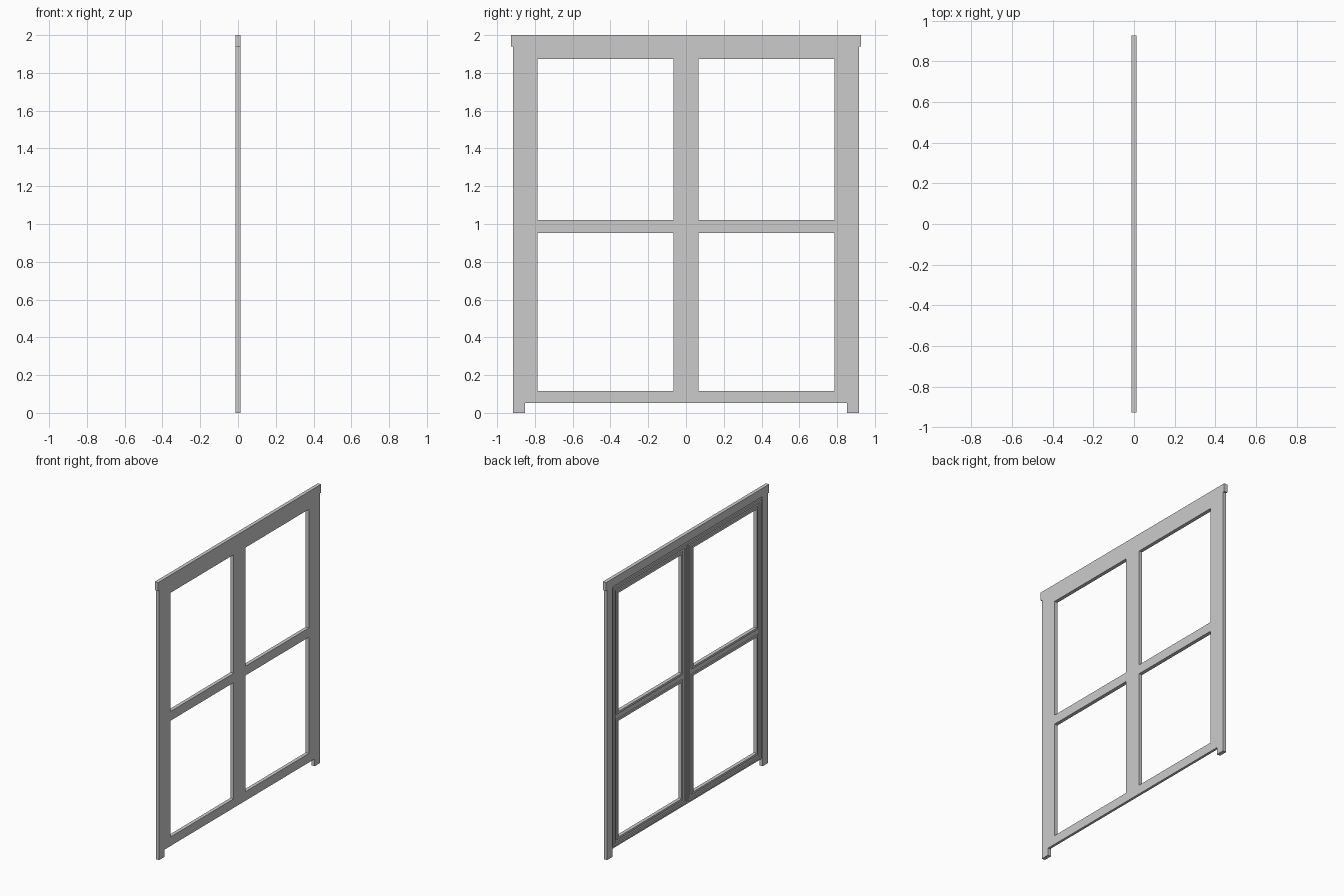
import bpy
import bmesh

if "Cube" in bpy.data.objects:
    bpy.data.objects.remove(bpy.data.objects["Cube"])

FRONT, BACK = 0.013, -0.013


def grid_plate(name, ys, zs, holes, x0, x1):
    """Flat panel of grid cells (minus holes) in the YZ plane, extruded from x0 to x1."""
    bm = bmesh.new()
    pts = [[bm.verts.new((x0, y, z)) for z in zs] for y in ys]
    for i in range(len(ys) - 1):
        for j in range(len(zs) - 1):
            if (i, j) not in holes:
                bm.faces.new((pts[i][j], pts[i + 1][j], pts[i + 1][j + 1], pts[i][j + 1]))
    ext = bmesh.ops.extrude_face_region(bm, geom=bm.faces[:], use_keep_orig=True)
    moved = [g for g in ext["geom"] if isinstance(g, bmesh.types.BMVert)]
    bmesh.ops.translate(bm, verts=moved, vec=(x1 - x0, 0, 0))
    bmesh.ops.recalc_face_normals(bm, faces=bm.faces[:])
    mesh = bpy.data.meshes.new(name)
    bm.to_mesh(mesh)
    bm.free()
    obj = bpy.data.objects.new(name, mesh)
    bpy.context.collection.objects.link(obj)
    return obj


def ring(name, y0, y1, z0, z1, w, x0, x1):
    """Rectangular border of width w."""
    return grid_plate(name, [y0, y0 + w, y1 - w, y1], [z0, z0 + w, z1 - w, z1],
                      {(1, 1)}, x0, x1)


# Top rail of the outer frame
grid_plate("header", [-0.927, 0.927], [1.94, 2.0], set(), BACK, FRONT)

# Outer edge, opening and meeting edge of one sash
OUT, O1, O0 = 0.853, 0.787, 0.067
ZS = [0.052, 0.117, 0.953, 1.02, 1.873, 1.94]

for side, s in (("left", -1), ("right", 1)):
    # Side post
    grid_plate(side + "_post", sorted([s * OUT, s * 0.915]), [0, 1.94], set(), BACK, FRONT)
    # Sash with two panes
    grid_plate(side + "_sash", sorted([0, s * O0, s * O1, s * OUT]), ZS,
               {(1, 1), (1, 3)}, -0.005, FRONT)
    # Raised lip around the back of the sash
    y0, y1 = sorted([s * 0.012, s * (OUT - 0.016)])
    ring(side + "_sash_lip", y0, y1, 0.066, 1.922, 0.015, BACK, -0.005)
    # Raised beads around the back of each pane
    y0, y1 = sorted([s * O0, s * O1])
    for row, k in (("lower", 1), ("upper", 3)):
        ring(f"{side}_{row}_bead", y0 - 0.015, y1 + 0.015,
             ZS[k] - 0.015, ZS[k + 1] + 0.015, 0.015, BACK, -0.005)
